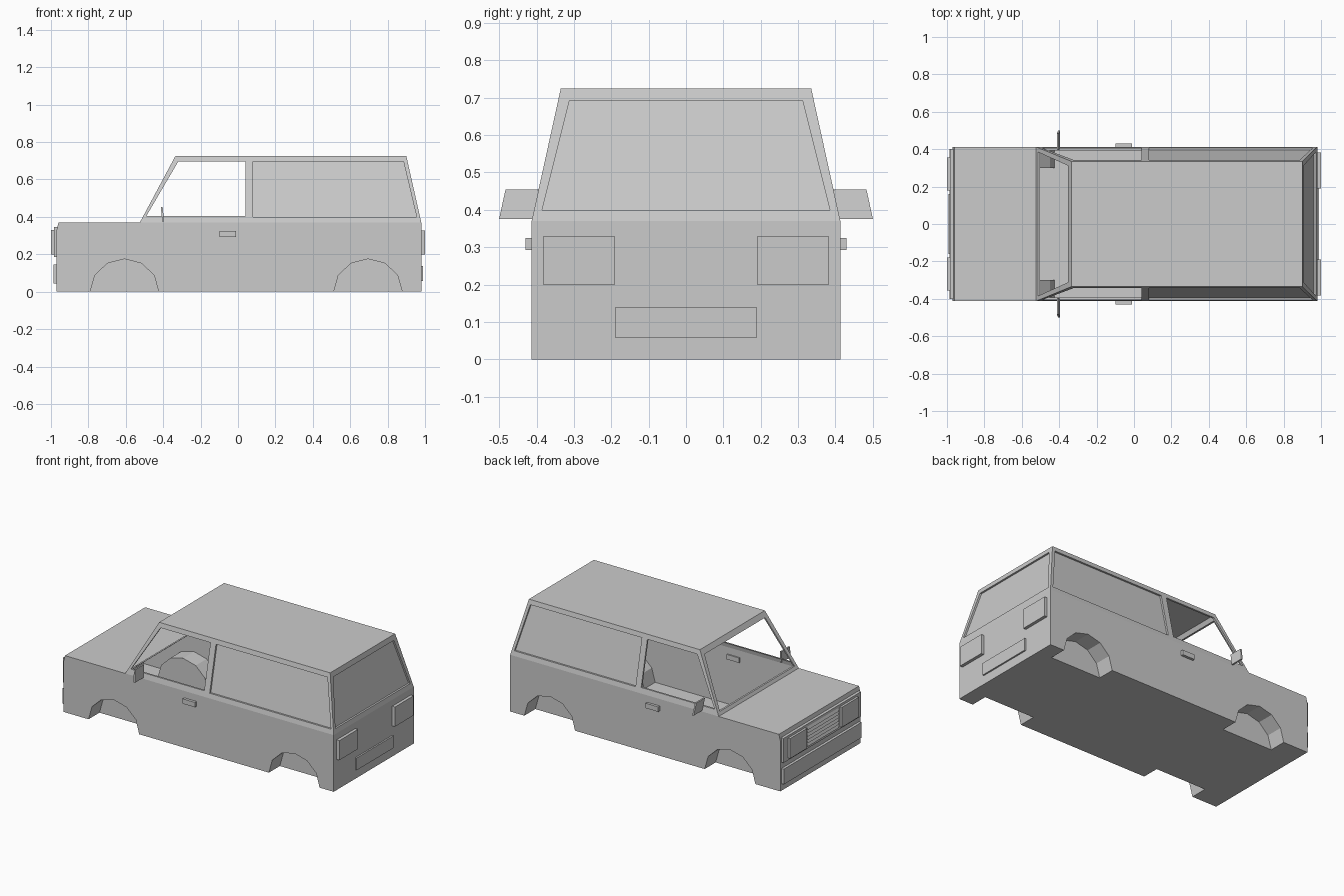
import bpy, bmesh
from math import sin, cos, pi
from mathutils import Vector

if "Cube" in bpy.data.objects:
    bpy.data.objects.remove(bpy.data.objects["Cube"])

W, BELT, ROOF, ROOF_W = 0.413, 0.37, 0.725, 0.335   # half width, belt line, roof height
ARCHES = (-0.607, 0.695)                            # wheel arch centres
WELL = 0.30                                         # inner wall of wheel wells


def finish(name, bm):
    bmesh.ops.remove_doubles(bm, verts=bm.verts, dist=1e-4)
    bmesh.ops.recalc_face_normals(bm, faces=bm.faces)
    me = bpy.data.meshes.new(name)
    bm.to_mesh(me)
    bm.free()
    ob = bpy.data.objects.new(name, me)
    bpy.context.collection.objects.link(ob)
    return ob


def face(bm, pts):
    bm.faces.new([bm.verts.new(p) for p in pts])


def bridge(bm, a, b, closed=True):
    n = len(a)
    for i in range(n if closed else n - 1):
        j = (i + 1) % n
        face(bm, (a[i], a[j], b[j], b[i]))


def window(bm, outer, inner, depth, filled):
    """Frame between two loops, with a recessed rim and an optional pane."""
    back = [Vector(p) + Vector(depth) for p in inner]
    bridge(bm, outer, inner)
    bridge(bm, inner, back)
    if filled:
        face(bm, back)


def box(name, x, y, z):
    bm = bmesh.new()
    lo, hi = [[(a, b, c) for a, b in ((x[0], y[0]), (x[1], y[0]), (x[1], y[1]), (x[0], y[1]))] for c in z]
    bridge(bm, lo, hi)
    face(bm, lo)
    face(bm, hi)
    return finish(name, bm)


def arch(cx):
    return [(cx - 0.183 * cos(i * pi / 6), 0.175 * sin(i * pi / 6)) for i in range(7)]


def side_y(z):
    return W - (W - ROOF_W) * (z - BELT) / (ROOF - BELT)


# body shell
bm = bmesh.new()
nose = [(-0.97, 0), (-0.97, 0.33), (-0.96, BELT), (-0.525, BELT)]
for s in (1, -1):
    # lower side with wheel cut-outs
    prof = [nose[0]] + arch(ARCHES[0]) + arch(ARCHES[1]) + [
        (0.98, 0), (0.98, BELT), (0.06, BELT)] + nose[:0:-1]
    face(bm, [(x, s * W, z) for x, z in prof])
    # wheel wells
    for cx in ARCHES:
        a = [(x, s * W, z) for x, z in arch(cx)]
        b = [(x, s * WELL, z) for x, z in arch(cx)]
        bridge(bm, a, b, False)
        face(bm, b)

    # open front side window and recessed rear side panel
    def on_side(pts):
        return [(x, s * side_y(z), z) for x, z in pts]
    window(bm, on_side([(-0.525, BELT), (-0.335, ROOF), (0.06, ROOF), (0.06, BELT)]),
           on_side([(-0.49, 0.405), (-0.32, 0.695), (0.04, 0.695), (0.04, 0.405)]),
           (0, -s * 0.012, 0), False)
    window(bm, on_side([(0.06, BELT), (0.06, ROOF), (0.90, ROOF), (0.98, BELT)]),
           on_side([(0.08, 0.40), (0.08, 0.695), (0.885, 0.695), (0.955, 0.40)]),
           (0, -s * 0.012, 0), True)

# nose, bonnet and tail
bridge(bm, [(x, -W, z) for x, z in nose], [(x, W, z) for x, z in nose], False)
face(bm, [(0.98, -W, 0), (0.98, W, 0), (0.98, W, BELT), (0.98, -W, BELT)])
# roof
face(bm, [(x, -ROOF_W, ROOF) for x in (-0.335, 0.06, 0.90)] +
     [(x, ROOF_W, ROOF) for x in (0.90, 0.06, -0.335)])


# open windscreen and recessed rear window
def end_loop(x0, x1, lo, hi):
    return [(x0 + (x1 - x0) * (z - BELT) / (ROOF - BELT), y, z)
            for y, z in ((-lo[0], lo[1]), (lo[0], lo[1]), (hi[0], hi[1]), (-hi[0], hi[1]))]


for x0, x1, low, depth, filled in ((-0.525, -0.335, 0.39, 0.012, False),
                                   (0.98, 0.90, 0.40, -0.012, True)):
    window(bm, end_loop(x0, x1, (W, BELT), (ROOF_W, ROOF)),
           end_loop(x0, x1, (0.385, low), (0.312, 0.692)), (depth, 0, 0), filled)

# floor with notches for the wheels
edge = [(-0.97, W)]
for cx in ARCHES:
    edge += [(cx - 0.183, W), (cx - 0.183, WELL), (cx + 0.183, WELL), (cx + 0.183, W)]
edge.append((0.98, W))
face(bm, [(x, y, 0) for x, y in edge] + [(x, -y, 0) for x, y in reversed(edge)])
finish("body_shell", bm)

# front panel, bumper and grille slats
box("front_panel", (-0.985, -0.965), (-0.40, 0.40), (0.185, 0.345))
box("front_bumper", (-0.987, -0.965), (-0.40, 0.40), (0.045, 0.145))
for i in range(6):
    z = 0.203 + i * 0.0215
    slat = bmesh.new()
    ends = [[(x, y, h) for x, h in ((-0.984, z), (-0.993, z), (-0.984, z + 0.02))] for y in (-0.16, 0.16)]
    bridge(slat, *ends)
    for e in ends:
        face(slat, e)
    finish(f"grille_slat_{i + 1}", slat)

# rear number plate panel
box("rear_plate", (0.975, 0.99), (-0.19, 0.19), (0.058, 0.138))

# lights, handles and mirrors on both sides
for s, tag in ((1, "left"), (-1, "right")):
    box(f"headlight_{tag}", (-1.0, -0.98), sorted((s * 0.18, s * 0.355)), (0.20, 0.33))
    box(f"tail_light_{tag}", (0.975, 1.0), sorted((s * 0.19, s * 0.383)), (0.20, 0.328))
    box(f"door_handle_{tag}", (-0.10, -0.01), sorted((s * 0.405, s * 0.43)), (0.293, 0.325))
    m = bmesh.new()
    shape = [(-0.40, 0.405, 0.376), (-0.40, 0.50, 0.376), (-0.408, 0.483, 0.454), (-0.408, 0.395, 0.454)]
    a, b = [[(x + d, s * y, z) for x, y, z in shape] for d in (-0.005, 0.005)]
    bridge(m, a, b)
    face(m, a)
    face(m, b)
    finish(f"side_mirror_{tag}", m)
